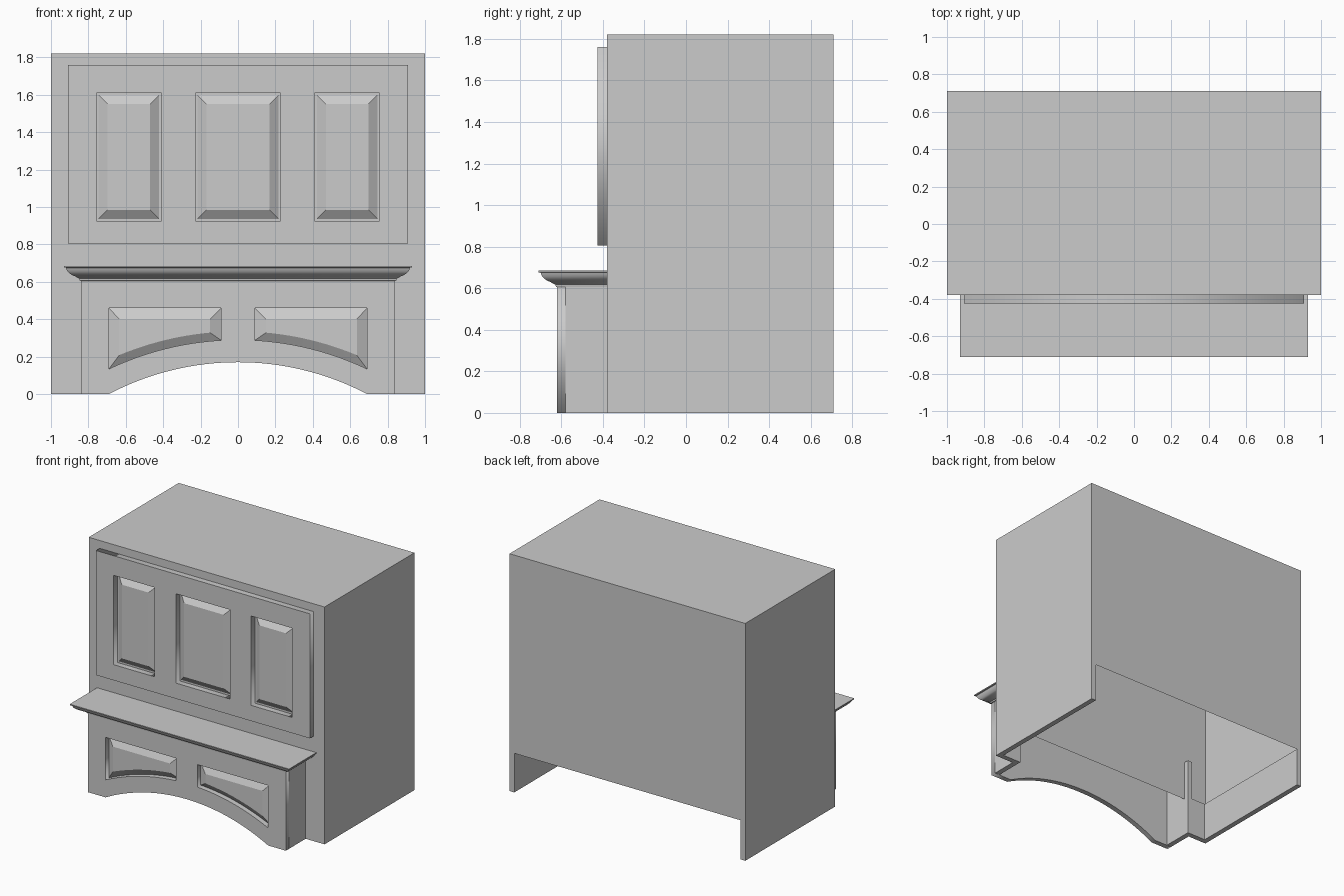
import bpy, bmesh, math
from mathutils import Matrix

if "Cube" in bpy.data.objects:
    bpy.data.objects.remove(bpy.data.objects["Cube"])

grey = bpy.data.materials.new("plain grey")
grey.use_nodes = True
grey.diffuse_color = (0.6, 0.6, 0.6, 1)
grey.node_tree.nodes["Principled BSDF"].inputs["Base Color"].default_value = (0.6, 0.6, 0.6, 1)

W, H = 1.0, 1.82                  # half width and height of the body
FRONT, BACK = -0.38, 0.71         # body depth
BOX_W, BOX_Y, BOX_H = 0.84, -0.62, 0.61   # projecting lower box
T, OPEN_H = 0.04, 0.3             # board thickness, height of the open base
ARCH_C = -1.315                   # height of the arch centre


def add(name, mesh):
    ob = bpy.data.objects.new(name, mesh)
    mesh.materials.clear()
    mesh.materials.append(grey)
    bpy.context.collection.objects.link(ob)
    return ob


def from_bmesh(name, bm):
    mesh = bpy.data.meshes.new(name)
    bmesh.ops.recalc_face_normals(bm, faces=bm.faces)
    bm.to_mesh(mesh)
    bm.free()
    return add(name, mesh)


def prism(name, plan, z0, z1):
    """Extrude a plan outline upwards."""
    bm = bmesh.new()
    face = bm.faces.new([bm.verts.new((x, y, z0)) for x, y in plan])
    ext = bmesh.ops.extrude_face_region(bm, geom=[face])
    top = [v for v in ext["geom"] if isinstance(v, bmesh.types.BMVert)]
    bmesh.ops.translate(bm, verts=top, vec=(0, 0, z1 - z0))
    return from_bmesh(name, bm)


def plate(name, loops, y0, y1):
    """Upright board from x-z outlines; inner loops become holes."""
    cu = bpy.data.curves.new(name, "CURVE")
    cu.dimensions = "2D"
    cu.fill_mode = "BOTH"
    cu.extrude = (y1 - y0) / 2
    for loop in loops:
        sp = cu.splines.new("POLY")
        sp.points.add(len(loop) - 1)
        for p, (x, z) in zip(sp.points, loop):
            p.co = (x, z, 0, 1)
        sp.use_cyclic_u = True
    tmp = bpy.data.objects.new(name + "_curve", cu)
    bpy.context.collection.objects.link(tmp)
    deps = bpy.context.evaluated_depsgraph_get()
    mesh = bpy.data.meshes.new_from_object(tmp.evaluated_get(deps))
    bpy.data.objects.remove(tmp)
    mesh.transform(Matrix.Translation((0, (y0 + y1) / 2, 0)) @ Matrix.Rotation(math.pi / 2, 4, "X"))
    bm = bmesh.new()
    bm.from_mesh(mesh)
    bmesh.ops.remove_doubles(bm, verts=bm.verts, dist=0.0001)
    return from_bmesh(name, bm)


def raised_panel(name, outer, inner, y0, y1):
    """Panel with sloping borders rising to a flat field."""
    bm = bmesh.new()
    a = [bm.verts.new((x, y0, z)) for x, z in outer]
    b = [bm.verts.new((x, y1, z)) for x, z in inner]
    bm.faces.new(a)
    bm.faces.new(b)
    for i in range(len(a)):
        j = (i + 1) % len(a)
        bm.faces.new((a[i], a[j], b[j], b[i]))
    return from_bmesh(name, bm)


def rect(x0, x1, z0, z1):
    return [(x0, z0), (x1, z0), (x1, z1), (x0, z1)]


def inset(r, d):
    (x0, z0), (x1, z1) = r[0], r[2]
    return rect(x0 + d, x1 - d, z0 + d, z1 - d)


def arc(x0, x1, radius, n):
    xs = [x0 + (x1 - x0) * i / n for i in range(n + 1)]
    return [(x, ARCH_C + math.sqrt(radius ** 2 - x * x)) for x in xs]


def mirror(loop):
    return [(-x, z) for x, z in loop]


# Hollow body: thin sheets, notched below at front and back
bm = bmesh.new()


def notched(y, w):
    pts = [(-W, 0), (-w, 0), (-w, OPEN_H), (w, OPEN_H), (w, 0), (W, 0), (W, H), (-W, H)]
    bm.faces.new([bm.verts.new((x, y, z)) for x, z in pts])


notched(FRONT, BOX_W - T)
notched(BACK, W - T)
for s in (-W, W):
    bm.faces.new([bm.verts.new((s, y, z)) for y, z in rect(FRONT, BACK, 0, H)])
bm.faces.new([bm.verts.new((x, y, H)) for x, y in rect(-W, W, FRONT, BACK)])
bmesh.ops.remove_doubles(bm, verts=bm.verts, dist=0.0001)
from_bmesh("body_shell", bm)

# Base boards and box sides, one set per side
e = 0.0005
for side, s in (("right", -1), ("left", 1)):
    x0, x1, yf = BOX_W - T, W - T, FRONT + T
    plan = [(W - e, BACK - e), (W - e, FRONT + e), (x0, FRONT + e), (x0, yf), (x1, yf), (x1, BACK - e)]
    prism(side + "_base_board", [(s * x, y) for x, y in plan], 0, OPEN_H)
    prism(side + "_box_side", [(s * x, y) for x, y in rect(x0, BOX_W, BOX_Y + T, FRONT + T)], 0, BOX_H)

# Arched front board with two recessed openings
opening = arc(0.09, 0.69, 1.605, 12) + [(0.69, 0.46), (0.09, 0.46)]
field = arc(0.15, 0.635, 1.65, 12) + [(0.635, 0.4), (0.15, 0.4)]
arch = arc(-0.69, 0.69, 1.485, 32)
arch[0], arch[-1] = (-0.69, 0), (0.69, 0)
outline = [(-BOX_W, 0)] + arch + [(BOX_W, 0), (BOX_W, BOX_H), (-BOX_W, BOX_H)]
plate("arched_front", [outline, opening, mirror(opening)], BOX_Y, BOX_Y + T)
raised_panel("left_lower_panel", opening, field, BOX_Y + T, BOX_Y + 0.01)
raised_panel("right_lower_panel", mirror(opening), mirror(field), BOX_Y + T, BOX_Y + 0.01)

# Upper frame with three raised panels
FRAME_Y = -0.425
holes = [rect(-0.757, -0.41, 0.925, 1.61), rect(-0.228, 0.228, 0.925, 1.61), rect(0.41, 0.757, 0.925, 1.61)]
plate("upper_frame", [rect(-0.908, 0.908, 0.805, 1.76)] + holes, FRAME_Y, FRONT)
for label, hole in zip(("right", "middle", "left"), holes):
    raised_panel(label + "_upper_panel", inset(hole, 0.012), inset(hole, 0.06), FRONT, FRAME_Y + 0.012)

# Crown moulding shelf: profile mitred round three sides
profile = [(0, 0.605), (0.006, 0.607), (0.008, 0.617), (0.02, 0.622), (0.03, 0.629), (0.045, 0.635),
           (0.06, 0.644), (0.071, 0.655), (0.077, 0.667), (0.08, 0.675), (0.09, 0.677), (0.09, 0.685)]
bm = bmesh.new()
rows = []
for d, z in profile:
    x, y = BOX_W + d, BOX_Y - d
    rows.append([bm.verts.new(p) for p in ((-x, FRONT, z), (-x, y, z), (x, y, z), (x, FRONT, z))])
for a, b in zip(rows, rows[1:]):
    for i in range(3):
        bm.faces.new((a[i], a[i + 1], b[i + 1], b[i]))
bm.faces.new(rows[0])
bm.faces.new(rows[-1])
crown = from_bmesh("shelf_moulding", bm)
bpy.context.view_layer.objects.active = crown
crown.select_set(True)
bpy.ops.object.shade_smooth_by_angle(angle=math.radians(35))
